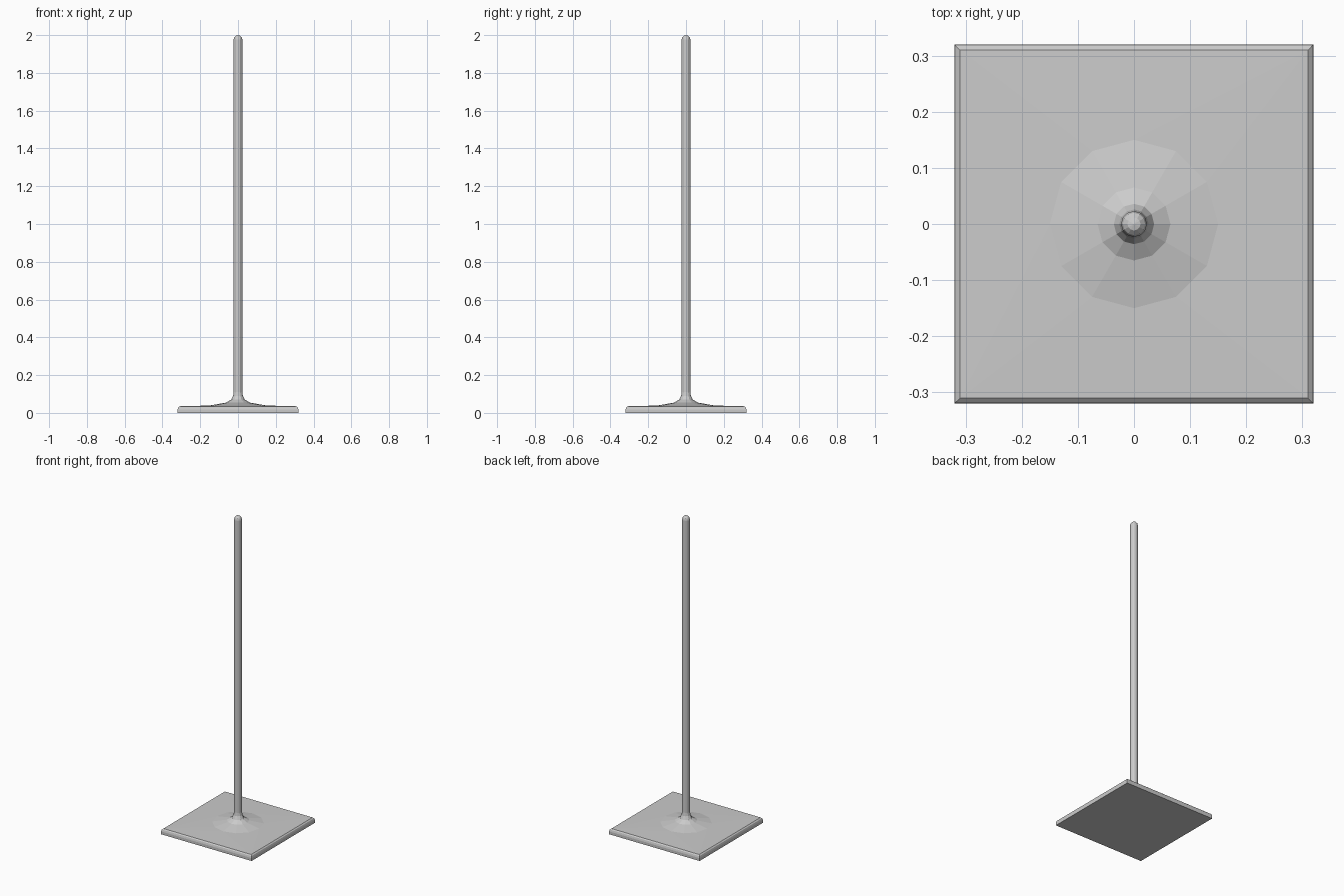
import bpy, bmesh, math

if "Cube" in bpy.data.objects:
    bpy.data.objects.remove(bpy.data.objects["Cube"])

SIDES = 12

grey = bpy.data.materials.new("metal grey")
grey.diffuse_color = (0.6, 0.6, 0.6, 1)
grey.use_nodes = True
grey.node_tree.nodes["Principled BSDF"].inputs["Base Color"].default_value = grey.diffuse_color


def ring(bm, r, z):
    return [bm.verts.new((r * math.sin(2 * math.pi * i / SIDES),
                          r * math.cos(2 * math.pi * i / SIDES), z))
            for i in range(SIDES)]


def finish(bm, name):
    bmesh.ops.recalc_face_normals(bm, faces=bm.faces)
    mesh = bpy.data.meshes.new(name)
    bm.to_mesh(mesh)
    bm.free()
    mesh.materials.append(grey)
    obj = bpy.data.objects.new(name, mesh)
    bpy.context.collection.objects.link(obj)
    return obj


# Square base plate: rounded top edges, top rising slightly to the flare
bm = bmesh.new()
for h, z in [(0.32, 0), (0.32, 0.018), (0.317, 0.029), (0.31, 0.035)]:
    for sx in (-1, 1):
        for sy in (-1, 1):
            bm.verts.new((sx * h, sy * h, z))
ring(bm, 0.15, 0.039)
bmesh.ops.convex_hull(bm, input=bm.verts)
finish(bm, "base_plate")

# Pole with flared foot and domed top, one lathed profile
R = 0.023
profile = [(0.15, 0.039), (0.065, 0.054), (0.036, 0.07), (0.026, 0.09), (R, 0.11)]
profile += [(R * math.cos(a), 2 - R + R * math.sin(a))
            for a in (math.radians(d) for d in (0, 30, 60))]
bm = bmesh.new()
loops = [ring(bm, r, z) for r, z in profile]
tip = bm.verts.new((0, 0, 2))
for a, b in zip(loops, loops[1:]):
    for i in range(SIDES):
        j = (i + 1) % SIDES
        bm.faces.new((a[i], a[j], b[j], b[i]))
for i in range(SIDES):
    bm.faces.new((loops[-1][i], loops[-1][(i + 1) % SIDES], tip))
# open foot rests on the plate's matching ring; recalc keeps normals outward
bm.faces.new(loops[0])
bmesh.ops.recalc_face_normals(bm, faces=bm.faces)
bm.faces.ensure_lookup_table()
bmesh.ops.delete(bm, geom=[bm.faces[-1]], context='FACES_ONLY')
finish(bm, "pole")
